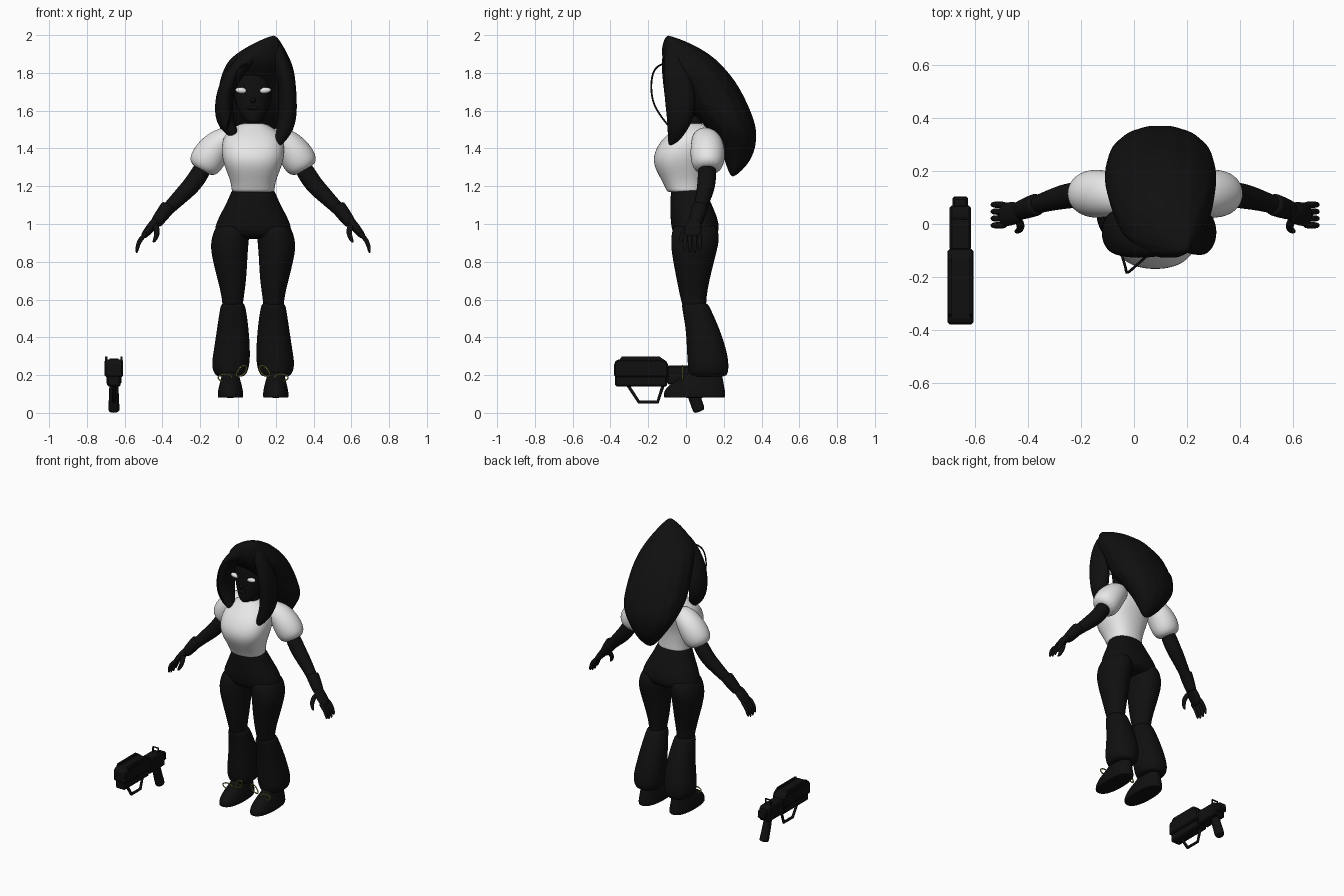
import bpy, bmesh, math
from mathutils import Vector

cube = bpy.data.objects.get("Cube")
if cube:
    bpy.data.objects.remove(cube, do_unlink=True)

MID = 0.08    # the figure stands a little right of the middle
GUN = -0.657  # centre line of the blaster


def material(name, r, g, b):
    mat = bpy.data.materials.new(name)
    mat.use_nodes = True
    mat.diffuse_color = (r, g, b, 1)
    mat.node_tree.nodes["Principled BSDF"].inputs["Base Color"].default_value = (r, g, b, 1)
    return mat


black = material("soft black", .005, .005, .005)
white = material("shirt white", .8, .8, .8)
olive = material("lace olive", .3, .3, .06)


def finish(name, bm, mat, smooth=True):
    bmesh.ops.recalc_face_normals(bm, faces=bm.faces)
    for face in bm.faces:
        face.smooth = smooth
    mesh = bpy.data.meshes.new(name)
    bm.to_mesh(mesh)
    bm.free()
    mesh.materials.append(mat)
    obj = bpy.data.objects.new(name, mesh)
    bpy.context.collection.objects.link(obj)
    return obj


def skin(name, rings, mat, sides=16, power=1.0, ripple=0.0):
    """Loft closed rings given as (centre, half axis, half axis)."""
    bm = bmesh.new()
    loops = []
    for centre, u, v in rings:
        loop = []
        for i in range(sides):
            a = math.tau * i / sides
            c, s = math.cos(a), math.sin(a)
            swell = 1 + ripple * (-1) ** i
            c = math.copysign(abs(c) ** power, c) * swell
            s = math.copysign(abs(s) ** power, s) * swell
            loop.append(bm.verts.new(centre + u * c + v * s))
        loops.append(loop)
    for low, high in zip(loops, loops[1:]):
        for i in range(sides):
            j = (i + 1) % sides
            bm.faces.new((low[i], low[j], high[j], high[i]))
    bm.faces.new(loops[0])
    bm.faces.new(loops[-1])
    obj = finish(name, bm, mat)
    subdivision = obj.modifiers.new("Smooth", "SUBSURF")
    subdivision.levels = subdivision.render_levels = 2
    return obj


def stack(name, rows, mat, side=1, **options):
    """Level rings: height, offset from the middle, half width, front, back."""
    rings = []
    for z, x, half, front, back in rows:
        centre = Vector((MID + side * x, (front + back) / 2, z))
        rings.append((centre, Vector((half, 0, 0)), Vector((0, (back - front) / 2, 0))))
    return skin(name, rings, mat, **options)


def tube(name, rows, mat, side=1, **options):
    """Rings across a path: x, y, z, half depth, half thickness."""
    points = [Vector((MID + side * x, y, z)) for x, y, z, w, d in rows]
    rings = []
    for i, point in enumerate(points):
        along = (points[min(i + 1, len(points) - 1)] - points[max(i - 1, 0)]).normalized()
        across = Vector((0, 1, 0))
        across = (across - along * along.dot(across)).normalized()
        rings.append((point, across * rows[i][3], along.cross(across) * rows[i][4]))
    return skin(name, rings, mat, **options)


def wire(name, points, radius, mat, closed=False, kind="POLY"):
    curve = bpy.data.curves.new(name, "CURVE")
    curve.dimensions = "3D"
    curve.bevel_depth = radius
    curve.bevel_resolution = 1
    spline = curve.splines.new(kind)
    spline.points.add(len(points) - 1)
    for target, point in zip(spline.points, points):
        target.co = (*point, 1)
    spline.use_cyclic_u = closed
    if kind == "NURBS":
        spline.order_u = 3
        spline.use_endpoint_u = not closed
    curve.materials.append(mat)
    obj = bpy.data.objects.new(name, curve)
    bpy.context.collection.objects.link(obj)


def slab(name, outline, half, mat, x=GUN, bevel=.008):
    """Extrude a side outline of (y, z) points across x."""
    bm = bmesh.new()
    face = bm.faces.new([bm.verts.new((x - half, y, z)) for y, z in outline])
    extruded = bmesh.ops.extrude_face_region(bm, geom=[face])
    moved = [v for v in extruded["geom"] if isinstance(v, bmesh.types.BMVert)]
    bmesh.ops.translate(bm, verts=moved, vec=(2 * half, 0, 0))
    obj = finish(name, bm, mat, smooth=False)
    if bevel:
        obj.modifiers.new("Edges", "BEVEL").width = bevel


def ball(name, centre, size, mat, turn=0):
    bm = bmesh.new()
    bmesh.ops.create_uvsphere(bm, u_segments=16, v_segments=10, radius=1)
    obj = finish(name, bm, mat)
    obj.location, obj.scale, obj.rotation_euler = centre, size, (0, turn, 0)
    return obj


# Torso, pelvis, neck and head
stack("shirt", [(1.165, 0, .115, -.1, .1), (1.18, 0, .115, -.105, .1), (1.23, 0, .122, -.13, .1),
                (1.3, 0, .152, -.17, .105), (1.36, 0, .17, -.178, .12), (1.43, 0, .17, -.145, .145),
                (1.48, 0, .15, -.095, .15), (1.52, 0, .09, -.045, .12), (1.535, 0, .06, -.03, .09)],
      white, power=.85)
stack("trouser_hips", [(1.185, 0, .112, -.075, .095), (1.17, 0, .118, -.083, .108), (1.1, 0, .148, -.085, .14),
                       (1.02, 0, .195, -.085, .175), (.95, 0, .215, -.075, .18), (.92, 0, .17, -.04, .13)],
      black, power=.9)
stack("neck", [(1.48, 0, .06, -.03, .09), (1.6, 0, .055, -.01, .09)], black)
stack("head", [(1.53, 0, .025, -.06, .0), (1.56, 0, .06, -.068, .06), (1.62, 0, .09, -.073, .12),
               (1.7, 0, .11, -.072, .14), (1.8, 0, .11, -.08, .14), (1.88, 0, .07, -.04, .1)], black)
ball("nose", (MID, -.075, 1.655), (.014, .018, .014), black)
ball("lips", (MID, -.07, 1.615), (.03, .012, .011), black)

# Hair: large swept mass, framing locks, rear strands, loose strand
stack("hair_mass", [(1.998, .11, .012, -.105, -.085), (1.95, .07, .085, -.128, .045), (1.88, .035, .158, -.132, .155),
                    (1.82, .03, .186, -.1, .21), (1.74, .022, .205, -.03, .277), (1.6, .02, .215, .02, .345),
                    (1.5, .02, .2, .12, .378), (1.4, .015, .135, .18, .37), (1.32, .02, .08, .21, .335),
                    (1.25, .03, .02, .235, .26)], black, sides=28, power=.95, ripple=.018)
tube("hair_lock_right", [(.09, -.08, 1.96, .03, .03), (-.04, -.08, 1.87, .055, .045), (-.13, -.045, 1.76, .08, .045),
                         (-.16, -.025, 1.64, .085, .05), (-.15, -.03, 1.53, .065, .052),
                         (-.08, -.055, 1.45, .012, .015)], black)
tube("hair_lock_left", [(.11, -.08, 1.96, .03, .03), (.155, -.06, 1.85, .06, .045), (.18, -.04, 1.74, .08, .045),
                        (.185, -.025, 1.62, .085, .052), (.175, -.04, 1.51, .06, .05),
                        (.125, -.085, 1.41, .012, .018)], black)
for i, (x, tip) in enumerate([(-.13, 1.41), (-.06, 1.34), (.09, 1.31), (.15, 1.37)]):
    tube(f"hair_strand_{i + 1}", [(x, .2, 1.65, .08, .05), (x, .25, 1.52, .075, .05),
                                  (x * .9, .27, tip + .05, .04, .03), (x * .8, .25, tip, .005, .005)], black)
wire("loose_strand", [(.06, -.11, 1.85), (.0, -.165, 1.84), (-.03, -.19, 1.73), (-.03, -.165, 1.6),
                      (-.06, -.075, 1.5)], .005, black, kind="NURBS")

for side, label in ((1, "left"), (-1, "right")):
    def name(part):
        return f"{label}_{part}"

    # Eye
    ball(name("eye"), (MID + side * .063, -.056, 1.707), (.032, .016, .016), white, turn=-side * .1)

    # Sleeve, arm and glove cuff
    tube(name("sleeve"), [(.09, .08, 1.48, .05, .045), (.16, .11, 1.445, .085, .075), (.215, .115, 1.385, .095, .092),
                          (.255, .115, 1.32, .09, .095), (.278, .115, 1.28, .06, .065)], white, side)
    tube(name("arm"), [(.24, .115, 1.34, .05, .05), (.31, .11, 1.22, .05, .05), (.36, .1, 1.17, .046, .046),
                       (.43, .08, 1.1, .036, .036), (.51, .05, 1.02, .03, .03)], black, side)
    tube(name("cuff"), [(.445, .075, 1.1, .042, .04), (.45, .073, 1.09, .044, .042), (.515, .05, 1.005, .038, .034),
                        (.52, .05, .995, .03, .026)], black, side)

    # Hand
    tube(name("palm"), [(.5, .05, 1.03, .03, .025), (.535, .04, .99, .046, .026), (.572, .035, .945, .046, .02),
                        (.585, .035, .93, .035, .014)], black, side)
    for i in range(4):
        y = .073 - .026 * i
        drop = .012 * abs(i - 1.5)
        tube(name(f"finger_{i + 1}"), [(.56, y, .955, .013, .013), (.598, y, .92, .014, .014),
                                       (.613, y, .88, .012, .012), (.617, y, .837 + drop, .006, .006)],
             black, side, sides=8)
    tube(name("thumb"), [(.52, .02, 1.0, .018, .018), (.505, -.01, .96, .017, .017),
                         (.515, -.025, .925, .014, .014), (.53, -.03, .9, .006, .006)], black, side, sides=8)

    # Leg, flared cuff and shoe
    stack(name("leg"), [(1.02, .1, .09, -.07, .165), (.92, .123, .103, -.083, .182), (.85, .127, .1, -.08, .163),
                        (.7, .111, .077, -.05, .125), (.6, .107, .056, -.03, .106), (.5, .11, .05, .0, .11)],
          black, side)
    stack(name("flared_cuff"), [(.585, .107, .058, -.022, .112), (.565, .107, .068, -.025, .125),
                                (.45, .107, .085, -.002, .178), (.33, .112, .098, .003, .218),
                                (.25, .12, .104, .007, .23), (.2, .12, .085, .015, .222),
                                (.19, .12, .06, .03, .2)], black, side, power=.9)
    stack(name("shoe"), [(.24, .12, .045, .03, .17), (.195, .12, .047, .0, .195), (.165, .12, .056, -.07, .2),
                         (.125, .12, .066, -.115, .208), (.1, .12, .069, -.122, .212), (.082, .12, .068, -.12, .21),
                         (.08, .12, .064, -.115, .205)], black, side, power=.85)

    # Lace bow
    for part, loop in (("inner", [(.1, .19), (.065, .25), (.03, .25), (.045, .2)]),
                       ("outer", [(.1, .19), (.15, .21), (.195, .19), (.16, .16)])):
        wire(name(f"lace_{part}_loop"), [(MID + side * x, -.018, z) for x, z in loop], .004, olive, True, "NURBS")

# Blaster: body, top rails, receiver, rear knob, grip, guard, sight
slab("blaster_body", [(-.38, .265), (-.365, .283), (-.13, .283), (-.095, .265), (-.095, .19), (-.38, .19)],
     .049, black)
slab("blaster_belly", [(-.375, .2), (-.1, .2), (-.1, .14), (-.375, .14)], .036, black)
for rail_side in (-1, 1):
    slab("blaster_rail", [(-.36, .27), (-.34, .298), (-.14, .298), (-.1, .27)], .006, black,
         x=GUN + rail_side * .04, bevel=0)
slab("blaster_receiver", [(-.1, .25), (.05, .25), (.07, .235), (.07, .15), (-.1, .15)], .04, black)
slab("blaster_rear_knob", [(.06, .235), (.1, .235), (.105, .18), (.06, .17)], .03, black)
grip = GUN - MID
tube("blaster_grip", [(grip, .02, .17, .034, .026), (grip, .035, .11, .034, .026), (grip, .06, .04, .034, .03),
                      (grip, .068, .016, .033, .032), (grip, .072, .006, .026, .026)], black, sides=12)
wire("blaster_guard", [(GUN, -.31, .15), (GUN, -.25, .058), (GUN, -.15, .058), (GUN, -.12, .15)], .01, black)
wire("blaster_sight", [(GUN - .02, .02, .245), (GUN - .02, .02, .285), (GUN + .02, .02, .285),
                       (GUN + .02, .02, .245)], .006, black)
